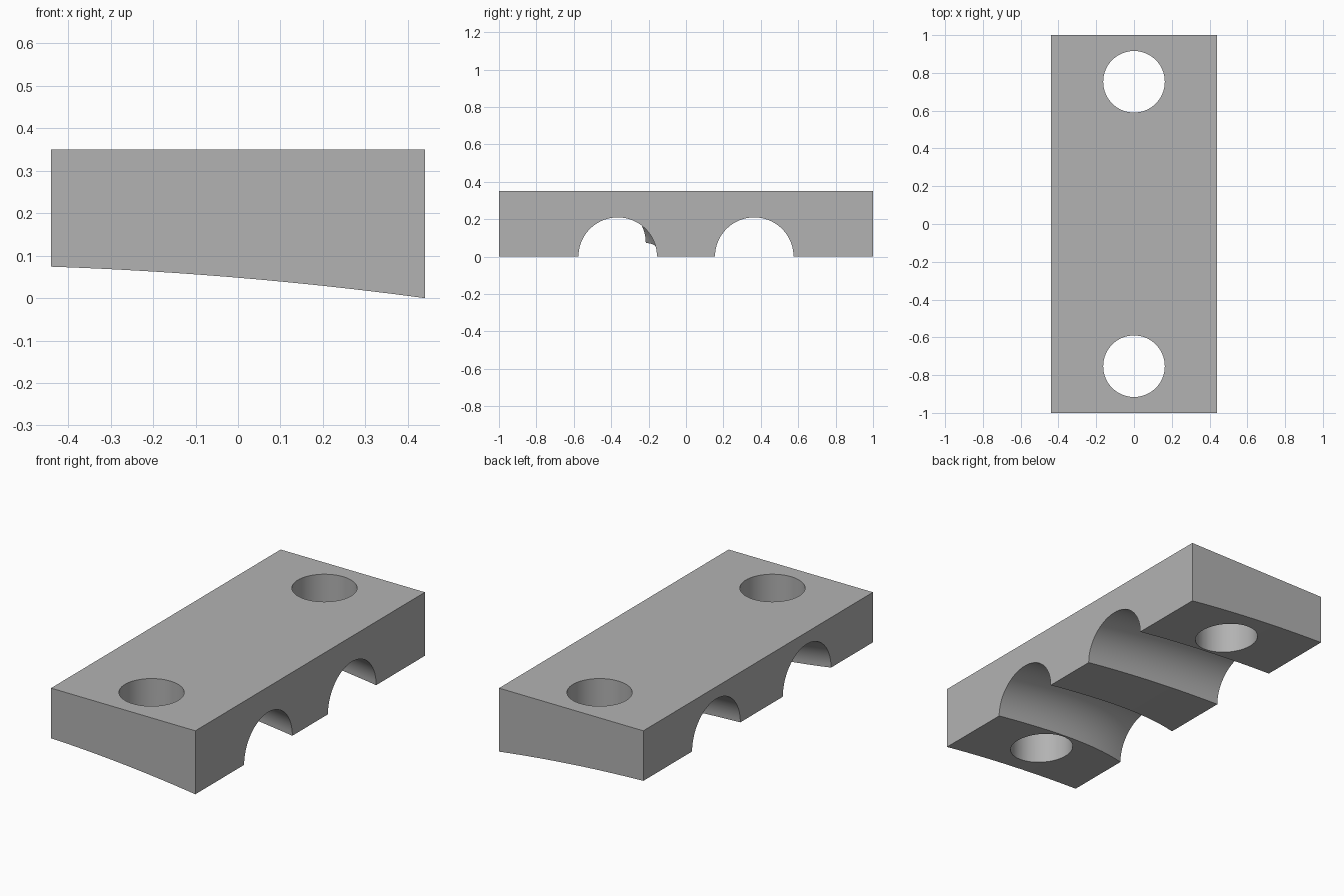
import bpy, bmesh, math

if "Cube" in bpy.data.objects:
    bpy.data.objects.remove(bpy.data.objects["Cube"], do_unlink=True)

HALF_X, HALF_Y, TOP = 0.44, 1.0, 0.35
STEPS = 24

grey = bpy.data.materials.new("plain_grey")
grey.use_nodes = True
colour = (0.448, 0.448, 0.448, 1)
grey.diffuse_color = colour
grey.node_tree.nodes["Principled BSDF"].inputs["Base Color"].default_value = colour


def underside(x):
    return 0.048 - 0.084 * x - 0.057 * x * x


def loft(name, sections):
    """Skin matching closed sections and cap both ends."""
    bm = bmesh.new()
    rings = [[bm.verts.new(p) for p in s] for s in sections]
    n = len(rings[0])
    for a, b in zip(rings, rings[1:]):
        for i in range(n):
            j = (i + 1) % n
            bm.faces.new((a[i], a[j], b[j], b[i]))
    bm.faces.new(rings[0])
    bm.faces.new(rings[-1][::-1])
    bmesh.ops.recalc_face_normals(bm, faces=bm.faces)
    mesh = bpy.data.meshes.new(name)
    bm.to_mesh(mesh)
    bm.free()
    mesh.materials.append(grey)
    obj = bpy.data.objects.new(name, mesh)
    bpy.context.collection.objects.link(obj)
    return obj


def circle(n, r):
    return [(r * math.cos(2 * math.pi * i / n), r * math.sin(2 * math.pi * i / n))
            for i in range(n)]


def channel(name, y, drift):
    """Round channel following the underside, bending sideways at the low-x end."""
    sections = []
    for k in range(-2, STEPS + 3):
        x = HALF_X * (1 - 2 * k / STEPS)
        cy = y + drift * max(k / STEPS, 0) ** 4
        sections.append([(x, cy + a, underside(x) + b) for a, b in circle(72, 0.21)])
    return loft(name, sections)


def bolt_hole(name, y):
    return loft(name, [[(a, y + b, z) for a, b in circle(64, 0.163)] for z in (-0.2, 0.6)])


# Block with a curved underside
xs = [HALF_X * (2 * k / STEPS - 1) for k in range(STEPS + 1)]
profile = [(x, underside(x)) for x in xs] + [(HALF_X, TOP), (-HALF_X, TOP)]
block = loft("clamp_block", [[(x, y, z) for x, z in profile] for y in (-HALF_Y, HALF_Y)])

# Two pipe channels and two bolt holes
cutters = [channel("front_channel_cutter", -0.365, -0.06),
           channel("back_channel_cutter", 0.365, 0),
           bolt_hole("front_hole_cutter", -0.753),
           bolt_hole("back_hole_cutter", 0.753)]

bpy.ops.object.select_all(action="DESELECT")
bpy.context.view_layer.objects.active = block
block.select_set(True)
for cutter in cutters:
    cutter.hide_render = True
    mod = block.modifiers.new(cutter.name, "BOOLEAN")
    mod.operation, mod.solver, mod.object = "DIFFERENCE", "EXACT", cutter
    bpy.ops.object.modifier_apply(modifier=mod.name)
    bpy.data.objects.remove(cutter, do_unlink=True)

bpy.ops.object.shade_smooth_by_angle(angle=math.radians(30))
